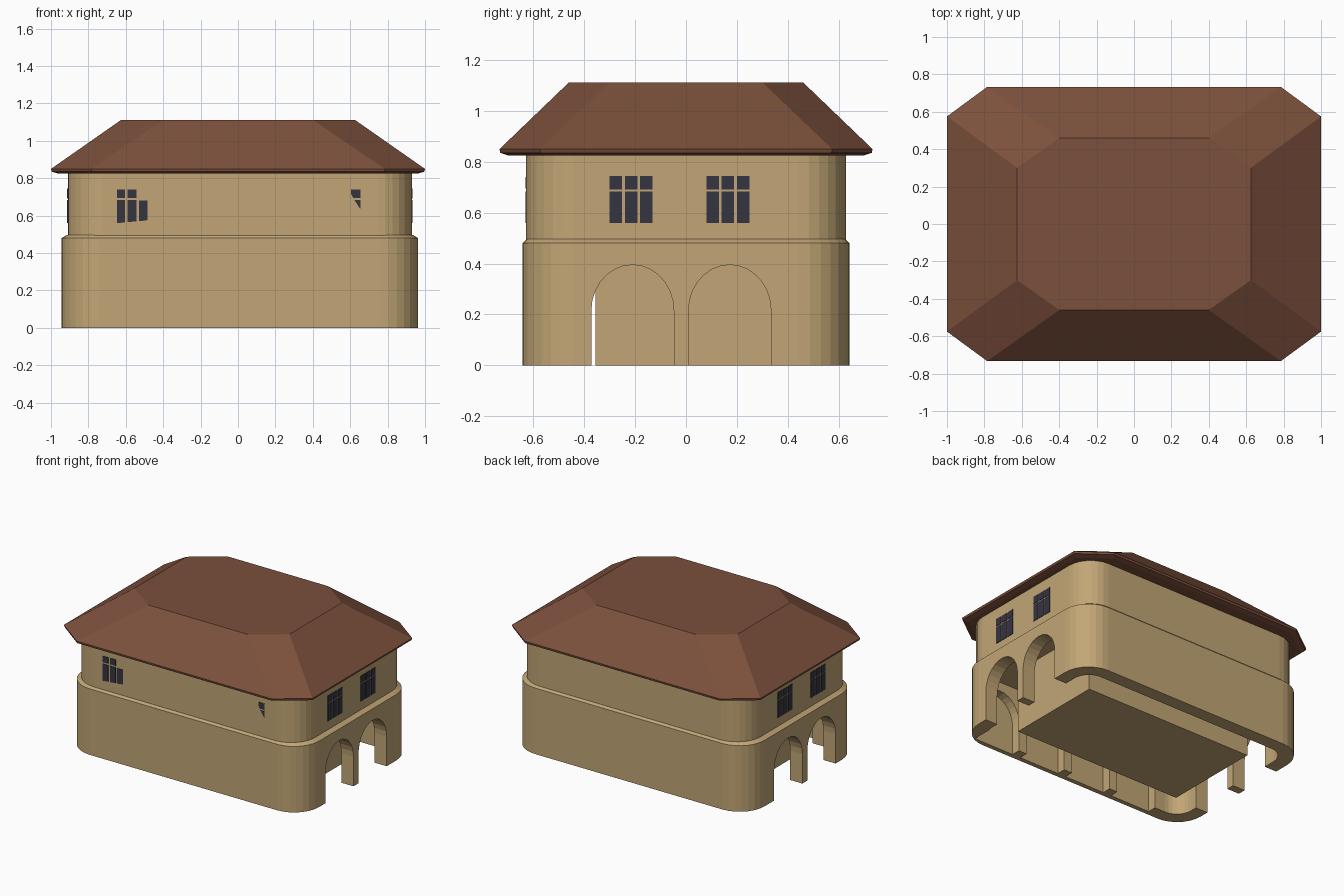
import bpy, bmesh, math

if "Cube" in bpy.data.objects:
    bpy.data.objects.remove(bpy.data.objects["Cube"])


def material(name, rgb):
    m = bpy.data.materials.new(name)
    m.diffuse_color = (*rgb, 1)
    m.use_nodes = True
    m.node_tree.nodes["Principled BSDF"].inputs["Base Color"].default_value = m.diffuse_color
    return m


WALL = material("plaster", (0.54, 0.38, 0.18))
ROOF = material("roof_tile", (0.20, 0.08, 0.045))
GLASS = material("dark_glass", (0.035, 0.035, 0.055))


def finish(name, bm, mat):
    bmesh.ops.recalc_face_normals(bm, faces=bm.faces)
    me = bpy.data.meshes.new(name)
    bm.to_mesh(me)
    bm.free()
    ob = bpy.data.objects.new(name, me)
    bpy.context.collection.objects.link(ob)
    if mat:
        me.materials.append(mat)
    return ob


def rounded(hx, hy, r, z, cx=0.01, seg=7):
    pts = []
    for q, (sx, sy) in enumerate(((1, 1), (-1, 1), (-1, -1), (1, -1))):
        for i in range(seg + 1):
            a = math.pi / 2 * (q + i / seg)
            pts.append((cx + sx * (hx - r) + r * math.cos(a),
                        sy * (hy - r) + r * math.sin(a), z))
    return pts


def octagon(hx, hy, kx, ky, z):
    return [(hx, -ky, z), (hx, ky, z), (kx, hy, z), (-kx, hy, z),
            (-hx, ky, z), (-hx, -ky, z), (-kx, -hy, z), (kx, -hy, z)]


def loft(bm, loops, closed=False):
    """Skin matching loops; cap the ends, or join last to first."""
    rings = [[bm.verts.new(p) for p in l] for l in loops]
    n = len(rings[0])
    pairs = list(zip(rings, rings[1:])) + ([(rings[-1], rings[0])] if closed else [])
    for a, b in pairs:
        for i in range(n):
            j = (i + 1) % n
            bm.faces.new((a[i], a[j], b[j], b[i]))
    if not closed:
        bm.faces.new(rings[0])
        bm.faces.new(rings[-1])


def arch(c, half=0.162, spring=0.215, top=0.395, seg=14):
    pts = [(c - half, -0.1), (c + half, -0.1)]
    for i in range(seg + 1):
        a = math.pi * i / seg
        pts.append((c + half * math.cos(a), spring + (top - spring) * math.sin(a)))
    return pts


# Ground floor: hollow ring with a chamfered ledge
bm = bmesh.new()
loft(bm, [rounded(0.953, 0.643, 0.2, 0), rounded(0.953, 0.643, 0.2, 0.48),
          rounded(0.925, 0.625, 0.185, 0.497), rounded(0.855, 0.545, 0.12, 0.497),
          rounded(0.855, 0.545, 0.12, 0)], closed=True)
ground = finish("ground_floor_arcade", bm, WALL)

# Arch cutters: through both ends, and blind recesses inside the front wall
bm = bmesh.new()
for c in (-0.21, 0.172):
    loft(bm, [[(x, y, z) for y, z in arch(c)] for x in (-1.1, 1.1)])
for c in (-0.475, -0.085, 0.305, 0.695):
    loft(bm, [[(x, y, z) for x, z in arch(c)] for y in (-0.61, -0.45)])
cutter = finish("arch_cutter", bm, None)
cutter.hide_render = True
mod = ground.modifiers.new("arches", 'BOOLEAN')
mod.operation = 'DIFFERENCE'
mod.solver = 'EXACT'
mod.object = cutter
bpy.context.view_layer.objects.active = ground
bpy.ops.object.modifier_apply(modifier=mod.name)
bpy.data.objects.remove(cutter)

# Inner core behind the arcade
bm = bmesh.new()
loft(bm, [[(-0.66, -0.355, z), (0.70, -0.355, z), (0.70, 0.375, z), (-0.66, 0.375, z)]
          for z in (0, 0.47)])
finish("inner_core", bm, WALL)

# Upper floor
bm = bmesh.new()
loft(bm, [rounded(0.92, 0.628, 0.185, z) for z in (0.46, 0.835)])
finish("upper_floor", bm, WALL)

# Hipped roof with cut corners and a flat top
bm = bmesh.new()
loft(bm, [octagon(0.96, 0.70, 0.76, 0.55, 0.825), octagon(0.995, 0.73, 0.783, 0.572, 0.835),
          octagon(1.0, 0.733, 0.785, 0.575, 0.85), octagon(0.625, 0.46, 0.40, 0.30, 1.112)])
finish("roof", bm, ROOF)

# End windows: three columns of a tall and a short pane
for side, x in (("right", 0.93), ("left", -0.91)):
    for k, y0 in enumerate((-0.30, 0.08)):
        bm = bmesh.new()
        for col in range(3):
            a = y0 + 0.06 * col
            b = a + 0.049
            for lo, hi in ((0.56, 0.684), (0.692, 0.745)):
                loft(bm, [[(x + d, a, lo), (x + d, b, lo), (x + d, b, hi), (x + d, a, hi)]
                          for d in (-0.004, 0.004)])
        finish(f"{side}_window_{k + 1}", bm, GLASS)

# Front windows, partly sunk into the wall
panes = {
    "front_window_left": [
        [(-0.648, 0.56), (-0.603, 0.564), (-0.603, 0.684), (-0.648, 0.684)],
        [(-0.59, 0.565), (-0.543, 0.57), (-0.543, 0.684), (-0.59, 0.684)],
        [(-0.53, 0.57), (-0.485, 0.576), (-0.485, 0.682), (-0.53, 0.682)],
        [(-0.648, 0.695), (-0.603, 0.695), (-0.603, 0.74), (-0.648, 0.74)],
        [(-0.59, 0.695), (-0.543, 0.695), (-0.543, 0.74), (-0.59, 0.74)]],
    "front_window_right": [
        [(0.605, 0.715), (0.616, 0.695), (0.655, 0.695), (0.655, 0.74), (0.605, 0.74)],
        [(0.622, 0.684), (0.655, 0.635), (0.655, 0.684)]],
}
for name, polys in panes.items():
    bm = bmesh.new()
    for p in polys:
        loft(bm, [[(x, y, z) for x, z in p] for y in (-0.631, -0.625)])
    finish(name, bm, GLASS)
